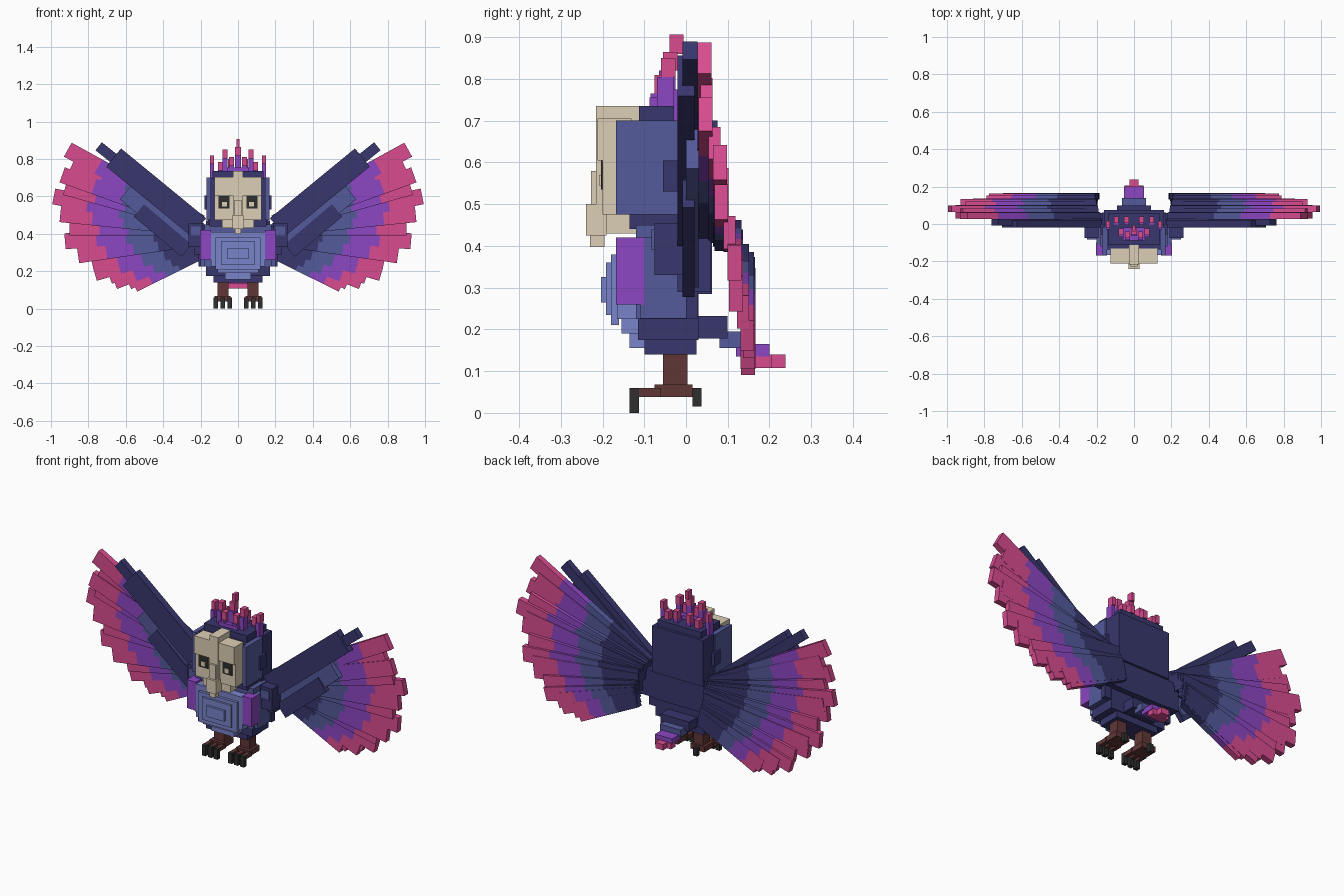
import bpy
import bmesh
from mathutils import Matrix, Vector

cube = bpy.data.objects.get("Cube")
if cube:
    bpy.data.objects.remove(cube, do_unlink=True)


def make_material(name, code):
    linear = []
    for i in range(3):
        c = int(code[i * 2:i * 2 + 2], 16) / 255
        linear.append(c / 12.92 if c < 0.04 else ((c + 0.055) / 1.055) ** 2.4)
    mat = bpy.data.materials.new(name)
    mat.use_nodes = True
    mat.diffuse_color = (*linear, 1)
    mat.node_tree.nodes["Principled BSDF"].inputs["Base Color"].default_value = (*linear, 1)
    return mat


palette = dict(navy="38366d", blue="545a9b", purple="8c46c2", pink="d84c90",
               sky="7983c8", cream="dccfb6", brown="613636", black="2e2e2e")
MATS = {name: make_material(name, code) for name, code in palette.items()}


def finish(name, bm, colours):
    mesh = bpy.data.meshes.new(name)
    bm.to_mesh(mesh)
    bm.free()
    for c in colours:
        mesh.materials.append(MATS[c])
    obj = bpy.data.objects.new(name, mesh)
    bpy.context.collection.objects.link(obj)


def box(name, colour, x, y, z):
    """Axis-aligned block from (low, high) ranges."""
    bm = bmesh.new()
    lo, hi = Vector((x[0], y[0], z[0])), Vector((x[1], y[1], z[1]))
    size = Vector([abs(v) for v in hi - lo])
    bmesh.ops.create_cube(bm, size=1, matrix=Matrix.Translation((lo + hi) / 2) @ Matrix.Diagonal((*size, 1)))
    finish(name, bm, [colour])


def centre(name, colour, half, y, z):
    box(name, colour, (-half, half), y, z)


def pair(name, colour, x, y, z):
    for side, s in (("left", 1), ("right", -1)):
        box(f"{side}_{name}", colour, (s * x[0], s * x[1]), y, z)


def plank(name, start, end, width, y, bands):
    """Pair of mirrored slats in the wing plane, with colour bands along the length."""
    for side, s in (("left", 1), ("right", -1)):
        bm = bmesh.new()
        a, b = Vector((s * start[0], 0, start[1])), Vector((s * end[0], 0, end[1]))
        u = (b - a).normalized()
        v = Vector((0, 1, 0))
        rot = Matrix((u, v, u.cross(v))).transposed().to_4x4()
        t0 = 0
        for i, (colour, t1) in enumerate(bands):
            mid = a.lerp(b, (t0 + t1) / 2) + v * (y[0] + y[1]) / 2
            scale = Matrix.Diagonal(((b - a).length * (t1 - t0), y[1] - y[0], width, 1))
            made = bmesh.ops.create_cube(bm, size=1, matrix=Matrix.Translation(mid) @ rot @ scale)
            for f in {f for vert in made["verts"] for f in vert.link_faces}:
                f.material_index = i
            t0 = t1
        finish(f"{side}_{name}", bm, [c for c, _ in bands])


# Body
centre("chest", "blue", 0.18, (-0.12, 0.0), (0.225, 0.45))
centre("back", "navy", 0.17, (0.0, 0.062), (0.285, 0.47))
centre("lower_back", "navy", 0.17, (0.0, 0.03), (0.2, 0.285))
centre("hips", "navy", 0.17, (-0.115, 0.03), (0.175, 0.225))
centre("rump", "navy", 0.13, (-0.1, 0.025), (0.14, 0.175))
centre("tail_root", "navy", 0.09, (0.0, 0.1), (0.178, 0.232))
pair("flank", "navy", (0.16, 0.21), (0.0, 0.028), (0.225, 0.3))
pair("side", "blue", (0.17, 0.2), (-0.11, 0.0), (0.226, 0.42))
pair("breast_patch", "purple", (0.145, 0.202), (-0.168, -0.1), (0.26, 0.42))

# Belly, stacked in shallow steps
centre("belly_base", "sky", 0.145, (-0.165, -0.1), (0.225, 0.41))
centre("belly_lower", "sky", 0.11, (-0.155, -0.1), (0.19, 0.23))
centre("belly_bottom", "sky", 0.07, (-0.135, -0.1), (0.155, 0.19))
centre("belly_step", "sky", 0.12, (-0.18, -0.16), (0.21, 0.38))
centre("belly_panel", "sky", 0.09, (-0.192, -0.18), (0.235, 0.36))
centre("belly_middle", "sky", 0.055, (-0.204, -0.19), (0.265, 0.325))

# Head
centre("head", "navy", 0.135, (-0.112, 0.06), (0.43, 0.735))
centre("head_sides", "navy", 0.152, (-0.135, 0.03), (0.44, 0.698))
centre("head_back", "navy", 0.16, (-0.02, 0.075), (0.44, 0.7))
pair("cheek", "blue", (0.145, 0.168), (-0.168, -0.02), (0.475, 0.7))
pair("ear", "navy", (0.16, 0.178), (-0.055, 0.0), (0.53, 0.605))

# Face mask, beak and eyes
centre("face_mask", "cream", 0.125, (-0.2, -0.13), (0.475, 0.705))
centre("mask_chin", "cream", 0.085, (-0.19, -0.12), (0.43, 0.475))
pair("brow", "cream", (0.02, 0.125), (-0.212, -0.19), (0.605, 0.705))
centre("mask_ridge", "cream", 0.028, (-0.216, -0.11), (0.5, 0.735))
centre("nose", "cream", 0.02, (-0.228, -0.19), (0.5, 0.58))
centre("beak", "cream", 0.03, (-0.24, -0.19), (0.425, 0.5))
centre("beak_tip", "cream", 0.017, (-0.23, -0.195), (0.398, 0.43))
pair("eye", "black", (0.045, 0.105), (-0.204, -0.198), (0.535, 0.605))
pair("pupil", "cream", (0.06, 0.085), (-0.208, -0.203), (0.545, 0.57))

# Crest spikes: purple stems with pink tips
centre("crest_base", "purple", 0.06, (-0.088, -0.02), (0.73, 0.755))


def spike(x, y, bottom, top, w):
    split = top - 0.045
    make = pair if x else lambda n, c, r, *rest: centre(n, c, w, *rest)
    make("crest_stem", "purple", (x - w, x + w), (y - 0.025, y + 0.015), (bottom, split))
    make("crest_tip", "pink", (x - w, x + w), (y - 0.015, y + 0.02), (split, top))


spike(0, -0.04, 0.73, 0.865, 0.016)
centre("crest_point", "pink", 0.009, (-0.04, -0.006), (0.86, 0.906))
spike(0.07, -0.045, 0.73, 0.85, 0.014)
spike(0.035, -0.06, 0.73, 0.81, 0.014)
spike(0.14, -0.005, 0.69, 0.82, 0.011)
spike(0.095, 0.02, 0.69, 0.785, 0.013)
spike(0.04, 0.02, 0.73, 0.8, 0.013)

# Legs, feet and claws
pair("leg", "brown", (0.05, 0.11), (-0.055, 0.004), (0.055, 0.145))
pair("foot", "brown", (0.04, 0.125), (-0.075, 0.015), (0.038, 0.068))
for i in range(3):
    x = 0.045 + 0.037 * i
    pair(f"toe_{i}", "brown", (x - 0.011, x + 0.011), (-0.115, -0.06), (0.038, 0.06))
    pair(f"claw_{i}", "black", (x - 0.012, x + 0.012), (-0.135, -0.112), (0.0, 0.06))
pair("rear_claw", "black", (0.07, 0.094), (0.015, 0.037), (0.015, 0.06))

# Tail, stepping down and back
centre("tail_blue", "blue", 0.065, (0.08, 0.14), (0.155, 0.195))
centre("tail_purple", "purple", 0.053, (0.12, 0.2), (0.135, 0.165))
centre("tail_pink", "pink", 0.05, (0.165, 0.205), (0.108, 0.14))
centre("tail_tip", "pink", 0.024, (0.2, 0.238), (0.108, 0.14))

# Wing shoulders and arms
pair("shoulder", "navy", (0.19, 0.265), (-0.075, 0.02), (0.33, 0.455))
pair("shoulder_plate", "blue", (0.2, 0.25), (-0.083, -0.07), (0.39, 0.44))
pair("shoulder_joint", "navy", (0.15, 0.235), (-0.02, 0.06), (0.29, 0.44))
plank("wing_arm_edge", (0.19, 0.425), (0.745, 0.868), 0.055, (-0.008, 0.028), [("navy", 1)])
plank("wing_arm", (0.21, 0.435), (0.665, 0.808), 0.125, (-0.02, 0.02), [("navy", 1)])
plank("wing_covert", (0.25, 0.35), (0.59, 0.635), 0.13, (0.0, 0.03), [("blue", 1)])
plank("wing_inner_covert", (0.275, 0.31), (0.53, 0.525), 0.085, (-0.008, 0.02), [("navy", 1)])

# Flight feathers: root height, tip x, tip z, front depth
feathers = [
    (0.46, 0.91, 0.85, 0.028), (0.45, 0.94, 0.715, 0.03), (0.44, 0.985, 0.60, 0.065),
    (0.43, 0.95, 0.505, 0.068), (0.42, 0.925, 0.36, 0.1), (0.38, 0.855, 0.285, 0.103),
    (0.35, 0.765, 0.185, 0.13), (0.32, 0.66, 0.14, 0.131), (0.30, 0.555, 0.125, 0.132),
]
BANDS = [("navy", 0.35), ("blue", 0.55), ("purple", 0.77), ("pink", 1)]
for i, (root, x, z, y) in enumerate(feathers):
    plank(f"feather_{i + 1}", (0.2, root), (x, z), 0.085 if i < 6 else 0.075, (y, y + 0.033), BANDS)

# Shorter feathers filling the gaps between neighbours
for i, (a, b) in enumerate(zip(feathers, feathers[1:])):
    root, x, z, y = [(p + q) / 2 for p, q in zip(a, b)]
    x, z = 0.2 + (x - 0.2) * 0.95, root + (z - root) * 0.95
    plank(f"short_feather_{i + 1}", (0.2, root), (x, z), 0.08, (y + 0.006, y + 0.035), BANDS)
